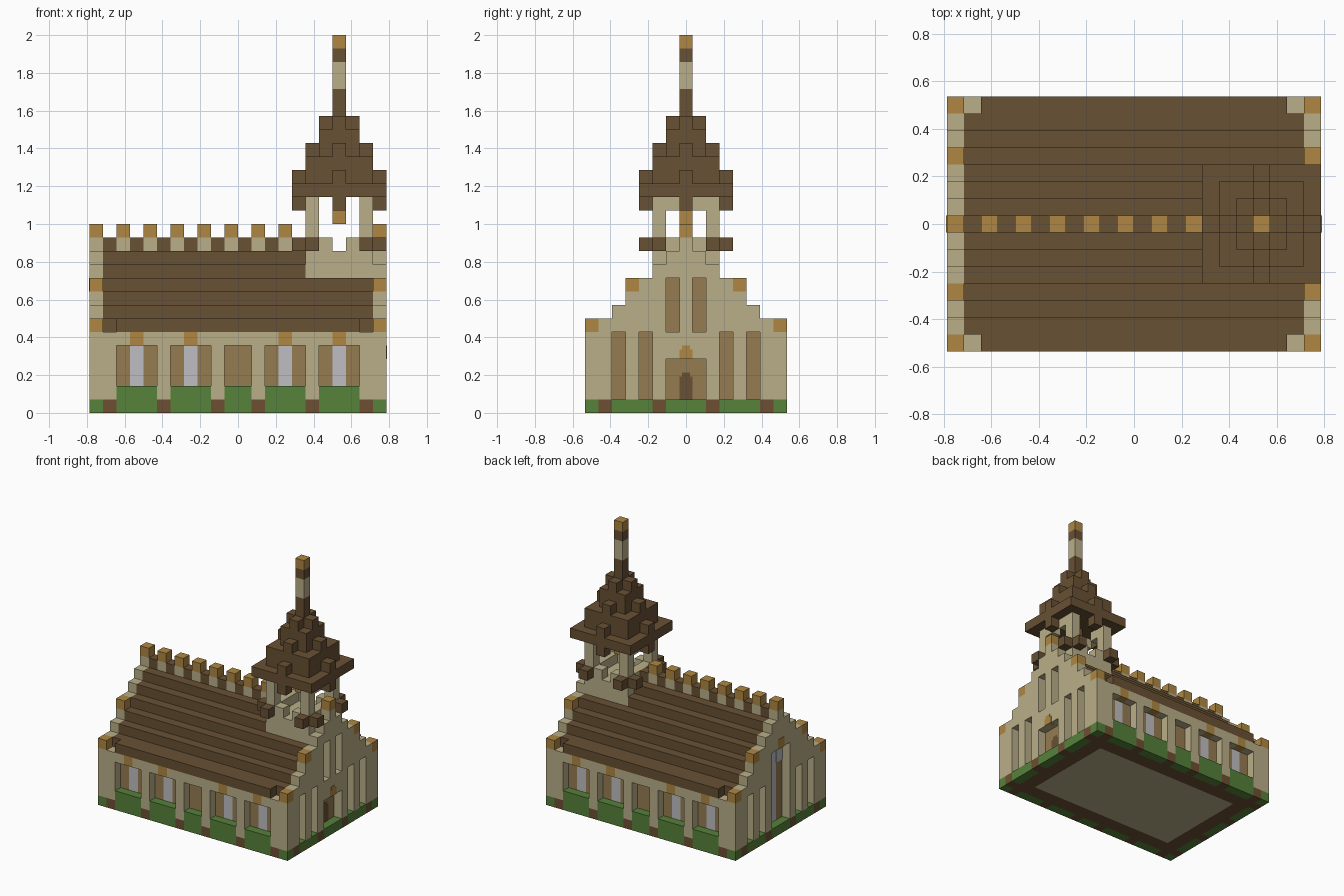
import bpy
import bmesh

U = 1 / 14  # edge of one block

old = bpy.data.objects.get("Cube")
if old:
    bpy.data.objects.remove(old, do_unlink=True)


def material(name, r, g, b):
    m = bpy.data.materials.new(name)
    m.use_nodes = True
    m.diffuse_color = (r, g, b, 1)
    m.node_tree.nodes["Principled BSDF"].inputs["Base Color"].default_value = (r, g, b, 1)
    return m


STONE = material("pale stone", .49, .43, .25)
ROOF = material("roof brown", .138, .082, .034)
EARTH = material("earth brown", .155, .078, .032)
GOLD = material("ochre gold", .43, .245, .055)
OAK = material("oak panel", .305, .202, .085)
GREEN = material("hedge green", .093, .223, .042)
GLASS = material("grey glass", .52, .52, .55)

parts = {}


def box(name, mat, x, y, z):
    """Add a block spanning the x, y and z ranges, in block units, to a part."""
    bm = parts.setdefault((name, mat.name), bmesh.new())
    vs = bmesh.ops.create_cube(bm, size=1)["verts"]
    for v in vs:
        for i, (lo, hi) in enumerate((x, y, z)):
            v.co[i] = ((lo + hi) / 2 + v.co[i] * (hi - lo)) * U


def span(a, b, s):
    return (a, b) if s > 0 else (-b, -a)


def col(k, s=1):
    """Range of the one-block column k steps from the middle."""
    return span(k - .5, k + .5, s)


SIDES = (-1, 1)
THIN = .1
heights = [13, 12, 11, 10, 9, 8, 7, 6]

# Floor and solid core behind the walls
box("floor", STONE, (-8.5, 8.5), (-5, 5), (0, 1))
for s in SIDES:
    box("floor_border", EARTH, (-10, 10), span(5, 6.5, s), (0, 1))
    box("floor_border", EARTH, span(8.5, 10, s), (-5, 5), (0, 1))
box("core", STONE, (-10, 10), (-6.5, 6.5), (1, 6))

# Long walls with hedges and recessed windows
windows = [(-9, -6), (-5, -2), (-1, 1), (2, 5), (6, 9)]
for s in SIDES:
    y = span(6.5, 7.5, s)
    pane = span(6.5, 6.5 + THIN, s)
    edge = -10
    for a, b in windows + [(10, 10)]:
        box("long_wall_base", EARTH, (edge, a), y, (0, 1))
        box("long_wall", STONE, (edge, a), y, (1, 6))
        edge = b
    for a, b in windows:
        box("hedge", GREEN, (a, b), y, (0, 2))
        if b - a == 3:
            for i, mat in enumerate((OAK, GLASS, OAK)):
                box("window", mat, (a + i, a + i + 1), pane, (2, 5))
                box("lintel", GOLD if i == 1 else STONE, (a + i, a + i + 1), y, (5, 6))
        else:
            box("window", OAK, (a, b), pane, (2, 5))
            box("lintel", STONE, (a, b), y, (5, 6))

# Stepped gables, column by column, with openings left free
openings = {
    1: {5: [(1, 6)], 3: [(1, 6)], 1: [(1, 4), (6, 10)], 0: [(1, 4)]},
    -1: {5: [(1, 6)], 3: [(1, 6)], 1: [(1, 9)], 0: [(1, 9)]},
}
for end in SIDES:
    x = span(10, 11, end)
    pane = span(10, 10 + THIN, end)
    for k, h in enumerate(heights):
        for s in (SIDES if k else (1,)):
            y = col(k, s)
            box("gable_base", EARTH if k in (2, 6) else GREEN, x, y, (0, 1))
            z = 1
            for a, b in openings[end].get(k, []) + [(h, h)]:
                if a > z:
                    box("gable", STONE, x, y, (z, a))
                if b > a:
                    glazed = end < 0 and k == 0
                    box("gable_panel", GLASS if glazed else OAK, pane, y, (a, b))
                z = b
            if k in (0, 4, 7):
                box("gable_finial", GOLD, x, y, (h, h + 1))

# Door, its keystone and the keystone of the far window
box("door", ROOF, (10, 10 + THIN * 1.3), (-.5, .5), (1, 2.7))
box("door", ROOF, (10, 10 + THIN * 1.3), (-.3, .3), (2.7, 3))
box("keystone", GOLD, (10.5, 11 + THIN / 2), (-.5, .5), (4, 4.7))
box("keystone", GOLD, (10.5, 11 + THIN / 2), (-.3, .3), (4.7, 5))
box("keystone", GOLD, (-11 - THIN / 2, -10.5), (-.5, .5), (9, 10))
for s in SIDES:
    box("gable_panel", GLASS, (-10 - THIN * 1.3, -10), col(1, s), (7, 9))

# Stepped roof
for k in range(1, 7):
    h = heights[k]
    box("roof", ROOF, (-10, 10 if h <= 10 else 5), (-k - .5, k + .5), (h - 1, h))
for s in SIDES:
    box("roof_eave", ROOF, (-9, 9), span(6.5, 7.5, s), (6, 7))

# Ridge with alternating gold-topped blocks
for x in range(-10, 5):
    raised = x % 2 == 1
    box("ridge", STONE if raised else ROOF, (x, x + 1), (-.5, .5), (12, 13))
    if raised:
        box("ridge_finial", GOLD, (x, x + 1), (-.5, .5), (13, 14))

# Bell tower
C = 7.5


def ring(k, s=1):
    a, b = col(k, s)
    return C + a, C + b


box("tower_body", STONE, (5, 10), (-2.5, 2.5), (10, 12))
for s in SIDES:
    box("tower_parapet", STONE, ring(2, s), (-1.5, 1.5), (12, 13))
    for t in SIDES:
        box("tower_post", STONE, ring(2, s), col(2, t), (12, 16))
        box("tower_parapet", STONE, ring(1, s), col(2, t), (12, 13))
        box("tower_bracket", STONE, ring(2, s), col(1, t), (15, 16))
        box("tower_corner", ROOF, ring(3, s), col(2, t), (12, 13))
        box("tower_corner", ROOF, ring(2, s), col(3, t), (12, 13))
box("bell_hanger", ROOF, ring(0), col(0), (15, 16))
box("bell", GOLD, ring(0), col(0), (14, 15))

# Spire tiers with raised blocks along both axes
for r, z0, z1 in ((3, 16, 17), (2, 17, 19), (1, 19, 21)):
    box("spire_tier", ROOF, (C - r - .5, C + r + .5), (-r - .5, r + .5), (z0, z1))
    for s in SIDES:
        for z in ((z1, z1 + 1), (15, 16)):
            if z[0] > 15 or r == 3:
                box("spire_block", ROOF, ring(r, s), col(0), z)
                box("spire_block", ROOF, ring(0), col(r, s), z)

# Spire pole
for mat, z in ((ROOF, (21, 24)), (STONE, (24, 26)), (ROOF, (26, 27)), (GOLD, (27, 28))):
    box("spire_pole", mat, ring(0), col(0), z)

# Turn each collected part into an object
for (name, mat), bm in parts.items():
    mesh = bpy.data.meshes.new(name)
    bm.to_mesh(mesh)
    bm.free()
    mesh.materials.append(bpy.data.materials[mat])
    bpy.context.scene.collection.objects.link(bpy.data.objects.new(name, mesh))
